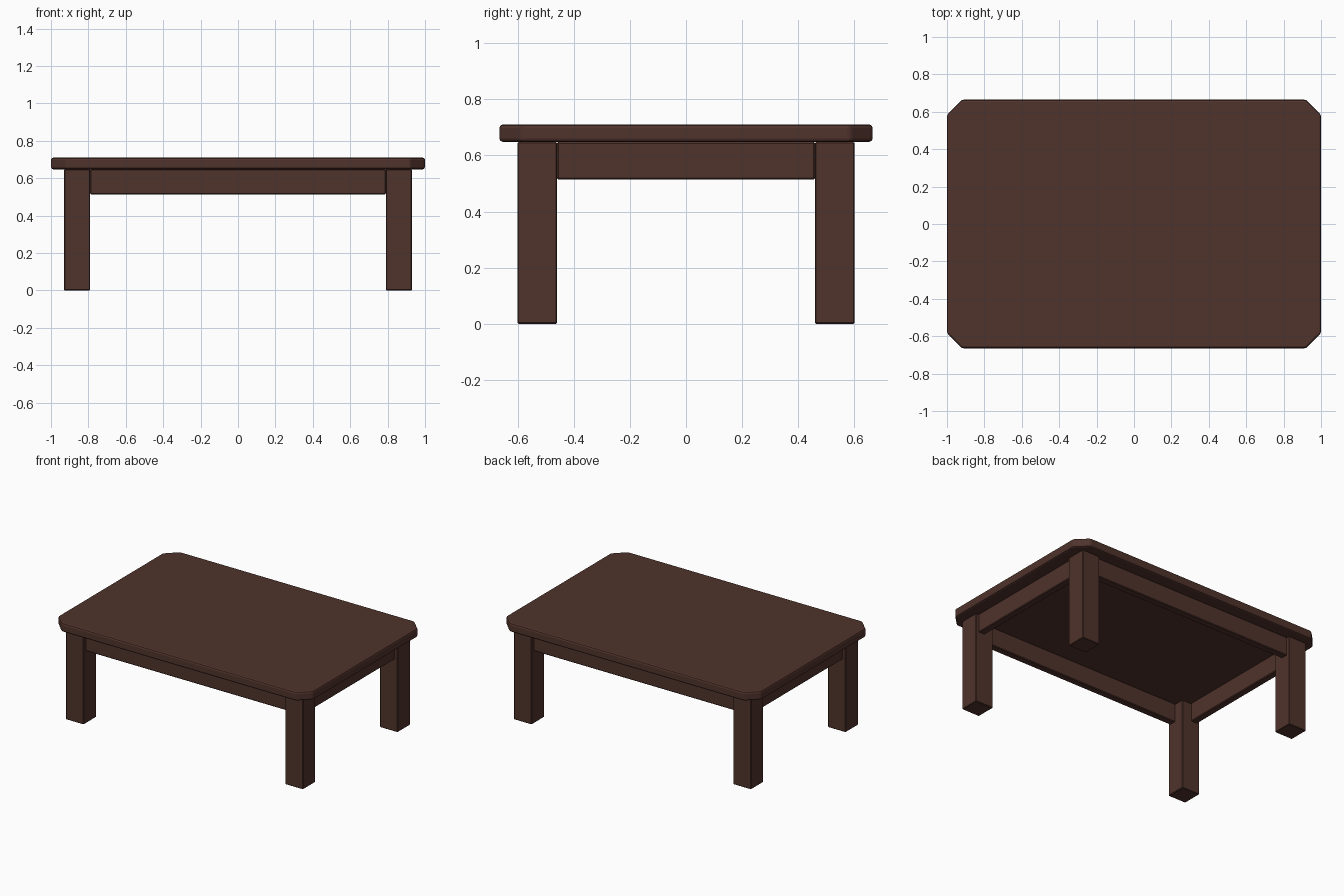
import bpy, bmesh

if "Cube" in bpy.data.objects:
    bpy.data.objects.remove(bpy.data.objects["Cube"])

wood = bpy.data.materials.new("dark brown wood")
wood.diffuse_color = (0.08, 0.033, 0.025, 1)
wood.use_nodes = True
wood.node_tree.nodes["Principled BSDF"].inputs["Base Color"].default_value = wood.diffuse_color


def prism(name, outline, z0, z1, bevel, segments=1):
    """Extrude an XY outline from z0 to z1 and soften its edges."""
    bm = bmesh.new()
    face = bm.faces.new([bm.verts.new((x, y, z0)) for x, y in outline])
    ext = bmesh.ops.extrude_face_region(bm, geom=[face])
    for v in ext["geom"]:
        if isinstance(v, bmesh.types.BMVert):
            v.co.z = z1
    bmesh.ops.recalc_face_normals(bm, faces=bm.faces[:])
    mesh = bpy.data.meshes.new(name)
    bm.to_mesh(mesh)
    bm.free()
    mesh.materials.append(wood)
    obj = bpy.data.objects.new(name, mesh)
    bpy.context.collection.objects.link(obj)
    mod = obj.modifiers.new("edge bevel", 'BEVEL')
    mod.width = bevel
    mod.segments = segments
    mod.limit_method = 'ANGLE'
    return obj


def box(name, cx, cy, sx, sy, z0, z1, bevel):
    hx, hy = sx / 2, sy / 2
    pts = [(cx - hx, cy - hy), (cx + hx, cy - hy), (cx + hx, cy + hy), (cx - hx, cy + hy)]
    return prism(name, pts, z0, z1, bevel)


# Table top with clipped corners
X, Y, C = 1.0, 0.665, 0.08
top = [(-X + C, -Y), (X - C, -Y), (X, -Y + C), (X, Y - C),
       (X - C, Y), (-X + C, Y), (-X, Y - C), (-X, -Y + C)]
prism("table_top", top, 0.648, 0.71, 0.012, 2)

# Four square legs
for sx, side in ((-1, "left"), (1, "right")):
    for sy, end in ((-1, "front"), (1, "back")):
        box(f"{end}_{side}_leg", sx * 0.86, sy * 0.53, 0.14, 0.14, 0, 0.648, 0.004)

# Rails between the legs, set slightly in from the leg faces
for s, end, side in ((-1, "front", "left"), (1, "back", "right")):
    box(f"{end}_rail", 0, s * 0.555, 1.58, 0.05, 0.514, 0.648, 0.005)
    box(f"{side}_rail", s * 0.885, 0, 0.05, 0.92, 0.514, 0.648, 0.005)
